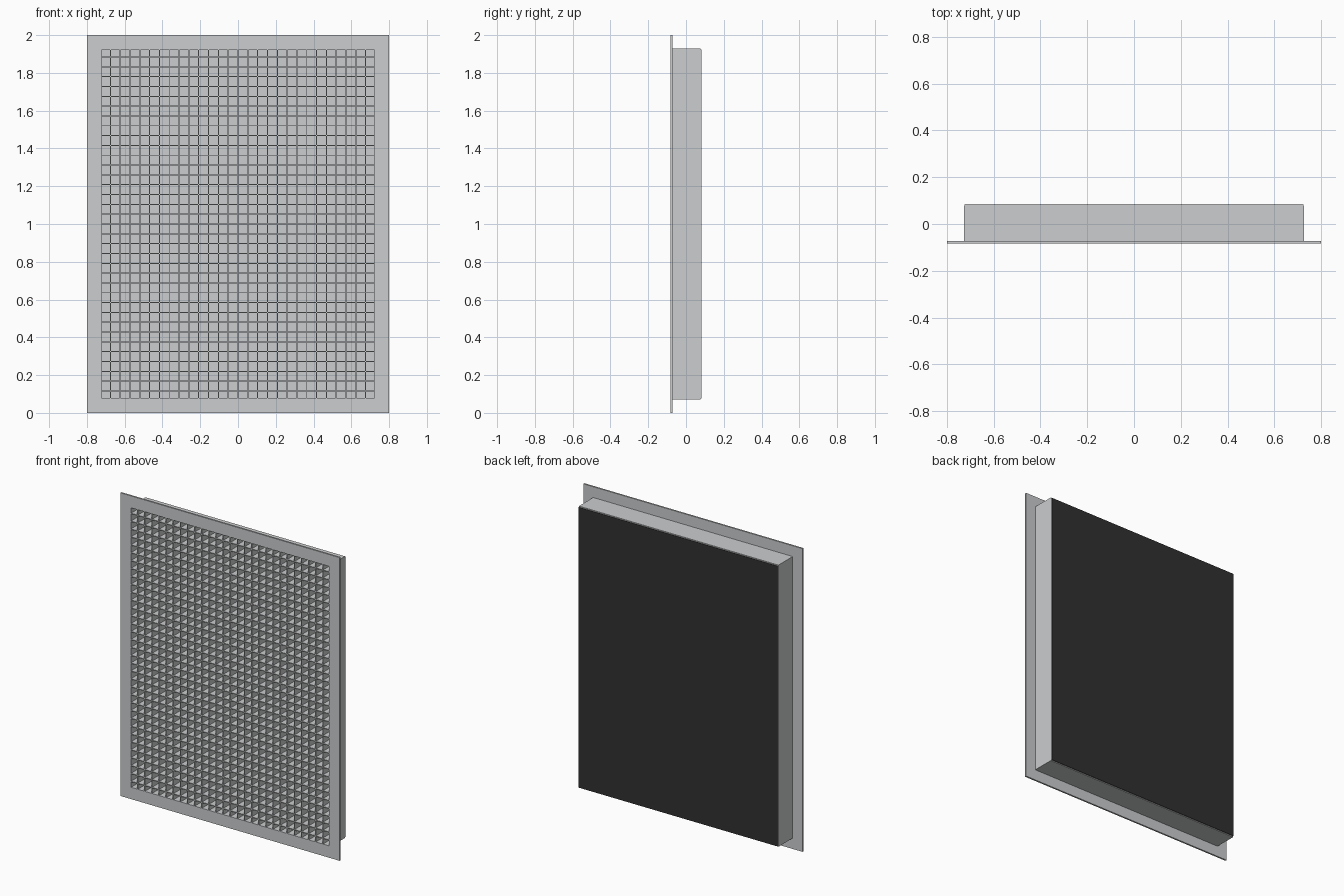
import bpy, bmesh

if "Cube" in bpy.data.objects:
    bpy.data.objects.remove(bpy.data.objects["Cube"])

def material(name, rgb):
    m = bpy.data.materials.new(name)
    m.diffuse_color = (*rgb, 1)
    m.use_nodes = True
    m.node_tree.nodes["Principled BSDF"].inputs["Base Color"].default_value = m.diffuse_color
    return m

GREY = material("light_grey_metal", (0.60, 0.61, 0.62))
BLACK = material("black_backing", (0.03, 0.03, 0.03))

CZ = 1.0                    # height of the centre
HX, HZ = 0.722, 0.922       # half size of the opening
PITCH, FIN = 0.052, 0.005   # fin spacing and thickness
Y_FRONT, Y_FLANGE, Y_NECK = -0.083, -0.072, 0.076
Y_PAN, Y_BACK = 0.081, 0.083

def lattice(name, xs, zs, solid, y0, y1, mat):
    """Extrude the solid cells of an x/z lattice from y0 to y1."""
    bm = bmesh.new()
    verts = [[bm.verts.new((x, y0, z)) for z in zs] for x in xs]
    for i in range(len(xs) - 1):
        for j in range(len(zs) - 1):
            if solid(i, j):
                bm.faces.new((verts[i][j], verts[i + 1][j],
                              verts[i + 1][j + 1], verts[i][j + 1]))
    bmesh.ops.delete(bm, geom=[v for v in bm.verts if not v.link_faces], context='VERTS')
    front = bm.faces[:]
    ext = bmesh.ops.extrude_face_region(bm, geom=front, use_keep_orig=True)
    moved = [g for g in ext["geom"] if isinstance(g, bmesh.types.BMVert)]
    bmesh.ops.translate(bm, verts=moved, vec=(0, y1 - y0, 0))
    bmesh.ops.recalc_face_normals(bm, faces=bm.faces[:])
    mesh = bpy.data.meshes.new(name)
    bm.to_mesh(mesh)
    bm.free()
    mesh.materials.append(mat)
    obj = bpy.data.objects.new(name, mesh)
    bpy.context.collection.objects.link(obj)
    return obj

def ring(name, ox, oz, y0, y1, mat):
    """Rectangular ring around the opening."""
    return lattice(name, [-ox, -HX, HX, ox], [CZ - oz, CZ - HZ, CZ + HZ, CZ + oz],
                   lambda i, j: (i, j) != (1, 1), y0, y1, mat)

def plate(name, hx, hz, y0, y1, mat):
    """Solid rectangular plate."""
    return lattice(name, [-hx, hx], [CZ - hz, CZ + hz], lambda i, j: True, y0, y1, mat)

def fin_edges(half, count, centre):
    """Both edges of every fin, with the opening's limits at the ends."""
    edges = [centre - half]
    for k in range(-count, count + 1):
        edges += [centre + k * PITCH - FIN / 2, centre + k * PITCH + FIN / 2]
    return edges + [centre + half]

# front flange and the duct neck behind it
ring("front_flange", 0.8, 1.0, Y_FRONT, Y_FLANGE, GREY)
ring("duct_neck", 0.728, 0.929, Y_FLANGE, Y_NECK, GREY)

# egg-crate core: odd lattice strips are fins, even ones are open
lattice("egg_crate_core", fin_edges(HX, 13, 0), fin_edges(HZ, 17, CZ),
        lambda i, j: i % 2 == 1 or j % 2 == 1, Y_FRONT, Y_NECK, GREY)

# grey pan closing the neck, with a thin black sheet on its back
plate("back_pan", HX + 0.003, HZ + 0.003, Y_NECK, Y_PAN, GREY)
plate("black_back_sheet", HX + 0.003, HZ + 0.003, Y_PAN, Y_BACK, BLACK)
